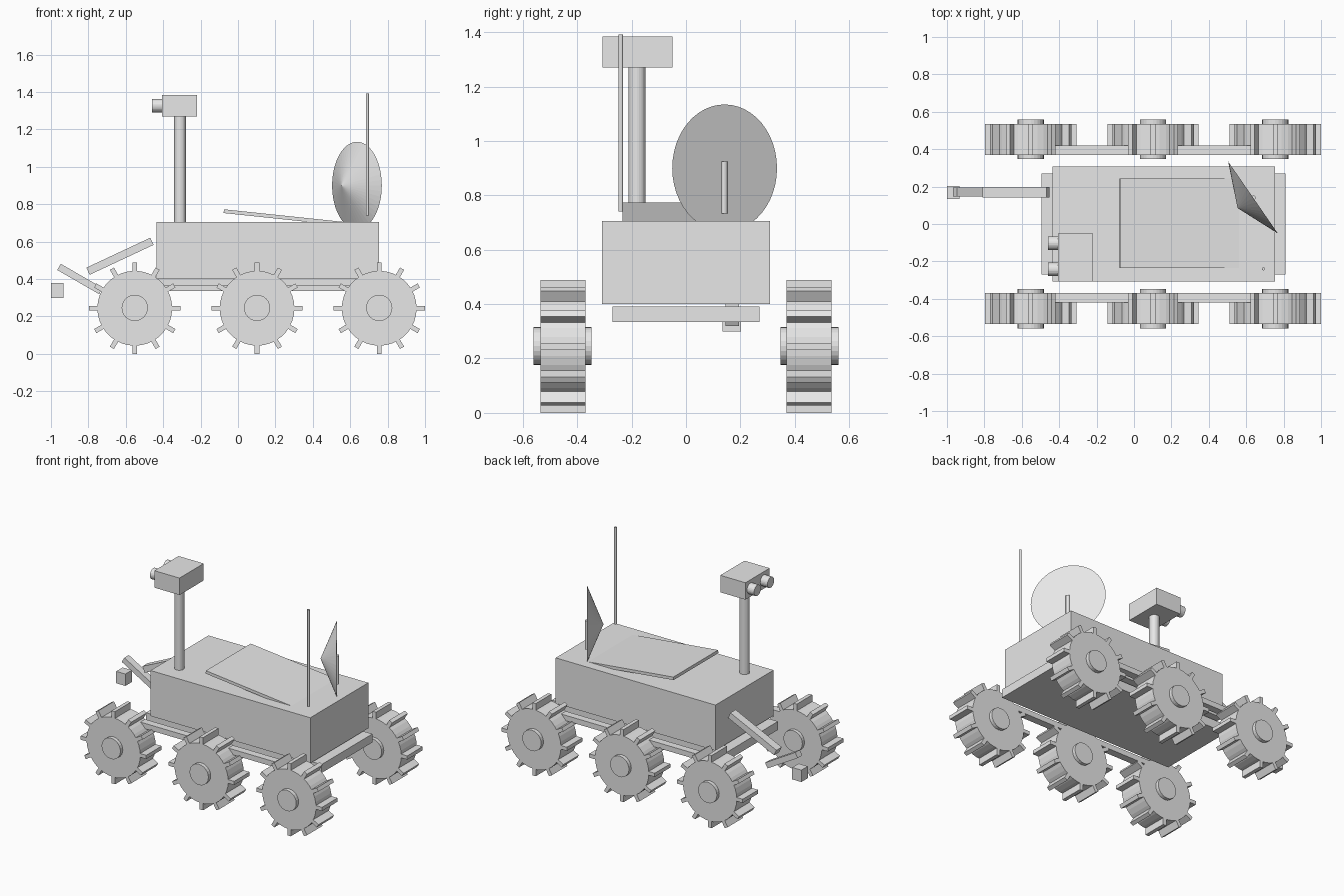
import bpy, bmesh, math
from mathutils import Matrix, Vector

if "Cube" in bpy.data.objects:
    bpy.data.objects.remove(bpy.data.objects["Cube"])

grey = bpy.data.materials.new("light_grey")
grey.diffuse_color = (0.8, 0.8, 0.8, 1)
grey.use_nodes = True
grey.node_tree.nodes["Principled BSDF"].inputs["Base Color"].default_value = grey.diffuse_color


def finish(name, bm):
    me = bpy.data.meshes.new(name)
    bm.to_mesh(me)
    bm.free()
    me.materials.append(grey)
    ob = bpy.data.objects.new(name, me)
    bpy.context.collection.objects.link(ob)
    return ob


def add_box(bm, centre, size, rot=Matrix()):
    m = Matrix.Translation(centre) @ rot @ Matrix.Diagonal((*size, 1))
    bmesh.ops.create_cube(bm, size=1, matrix=m)


def add_cone(bm, start, end, r1, r2, sides):
    a, b = Vector(start), Vector(end)
    rot = (b - a).to_track_quat('Z', 'Y').to_matrix().to_4x4()
    bmesh.ops.create_cone(bm, cap_ends=True, segments=sides, radius1=r1, radius2=r2,
                          depth=(b - a).length, matrix=Matrix.Translation((a + b) / 2) @ rot)


def box(name, lo, hi):
    bm = bmesh.new()
    lo, hi = Vector(lo), Vector(hi)
    add_box(bm, (lo + hi) / 2, hi - lo)
    return finish(name, bm)


def rod(name, start, end, r, sides=24, r2=None):
    bm = bmesh.new()
    add_cone(bm, start, end, r, r if r2 is None else r2, sides)
    return finish(name, bm)


def bar(name, p, q, y, width, thick):
    # Slanted rectangular bar running between two (x, z) points
    dx, dz = q[0] - p[0], q[1] - p[1]
    bm = bmesh.new()
    add_box(bm, ((p[0] + q[0]) / 2, y, (p[1] + q[1]) / 2),
            (math.hypot(dx, dz), width, thick),
            Matrix.Rotation(-math.atan2(dz, dx), 4, 'Y'))
    return finish(name, bm)


# Chassis
box("body", (-0.435, -0.308, 0.40), (0.753, 0.308, 0.706))
box("under_plate", (-0.495, -0.27, 0.335), (0.81, 0.27, 0.392))

# Wheels with twelve cleats, hubs and side rails
for side, s in (("right", -1), ("left", 1)):
    for place, x in (("front", -0.552), ("middle", 0.102), ("rear", 0.755)):
        bm = bmesh.new()
        add_cone(bm, (x, s * 0.37, 0.244), (x, s * 0.535, 0.244), 0.2, 0.2, 36)
        for i in range(12):
            rot = Matrix.Rotation(i * math.tau / 12, 4, 'Y')
            add_box(bm, Vector((x, s * 0.4525, 0.244)) + rot @ Vector((0, 0, 0.2165)),
                    (0.025, 0.165, 0.055), rot)
        finish(f"{place}_{side}_wheel", bm)
        rod(f"{place}_{side}_hub", (x, s * 0.347, 0.246), (x, s * 0.56, 0.246), 0.07)
    y0, y1 = sorted((s * 0.37, s * 0.42))
    box(f"{side}_rail", (-0.552, y0, 0.367), (0.755, y1, 0.403))

# Camera mast
rod("mast", (-0.31, -0.18, 0.70), (-0.31, -0.18, 1.28), 0.031)
box("camera_head", (-0.407, -0.307, 1.27), (-0.22, -0.05, 1.384))
for n, y in (("right", -0.243), ("left", -0.102)):
    rod(f"{n}_camera", (-0.46, y, 1.327), (-0.39, y, 1.327), 0.036)

# Tilted solar panel
bar("solar_panel", (-0.076, 0.763), (0.57, 0.695), 0.004, 0.476, 0.02)

# Dish, its post and the whip antenna
turn = math.radians(34.6)
c = Vector((0.636, 0.142, 0.9))
rod("dish", c, c - 0.1 * Vector((math.cos(turn), math.sin(turn), 0)), 0.234, 48, 0)
rod("dish_post", (0.638, 0.14, 0.733), (0.638, 0.14, 0.925), 0.0125, 16)
rod("antenna", (0.692, -0.24, 0.74), (0.692, -0.24, 1.392), 0.008, 12)

# Robot arm
bar("upper_arm", (-0.802, 0.442), (-0.46, 0.602), 0.17, 0.056, 0.042)
bar("lower_arm", (-0.957, 0.465), (-0.733, 0.336), 0.17, 0.048, 0.038)
box("gripper", (-1.0, 0.135, 0.30), (-0.932, 0.203, 0.38))
